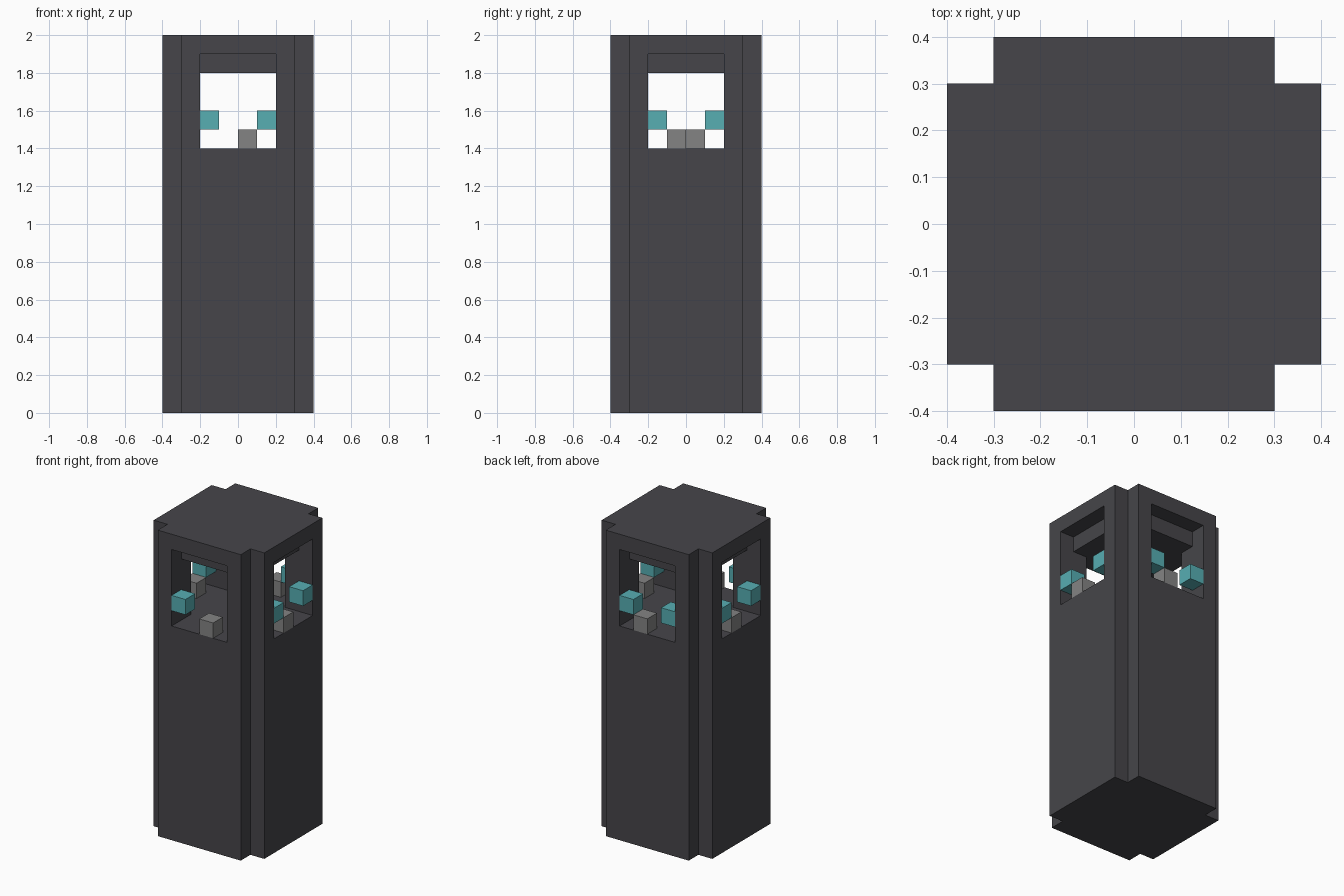
import bpy
import bmesh
from math import pi
from mathutils import Matrix, Vector

default_cube = bpy.data.objects.get("Cube")
if default_cube:
    bpy.data.objects.remove(default_cube, do_unlink=True)


def make_material(name, rgb):
    mat = bpy.data.materials.new(name)
    mat.use_nodes = True
    mat.diffuse_color = (*rgb, 1)
    mat.node_tree.nodes["Principled BSDF"].inputs["Base Color"].default_value = (*rgb, 1)
    return mat


stone = make_material("dark stone", (0.061, 0.060, 0.068))
teal = make_material("teal crystal", (0.095, 0.425, 0.450))
grey = make_material("grey rock", (0.230, 0.230, 0.230))


def finish(name, bm, mat):
    bmesh.ops.recalc_face_normals(bm, faces=bm.faces)
    mesh = bpy.data.meshes.new(name)
    bm.to_mesh(mesh)
    bm.free()
    mesh.materials.append(mat)
    obj = bpy.data.objects.new(name, mesh)
    bpy.context.collection.objects.link(obj)
    return obj


def cross_prism(name, half_width, reach, bottom, top, mat):
    """Upright prism with a plus-shaped outline."""
    w, r = half_width, reach
    bm = bmesh.new()
    verts = []
    for turn in range(4):
        rot = Matrix.Rotation(turn * pi / 2, 3, "Z")
        for x, y in ((r, -w), (r, w), (w, w)):
            verts.append(bm.verts.new(rot @ Vector((x, y, bottom))))
    base = bm.faces.new(verts)
    side = bmesh.ops.extrude_face_region(bm, geom=[base], use_keep_orig=True)
    raised = [g for g in side["geom"] if isinstance(g, bmesh.types.BMVert)]
    bmesh.ops.translate(bm, verts=raised, vec=(0, 0, top - bottom))
    return finish(name, bm, mat)


def box(name, centre, size, mat):
    bm = bmesh.new()
    bmesh.ops.create_cube(bm, size=1)
    bmesh.ops.scale(bm, verts=bm.verts, vec=size)
    bmesh.ops.translate(bm, verts=bm.verts, vec=centre)
    return finish(name, bm, mat)


# Tower shaft with notched corners
tower = cross_prism("tower", 0.3, 0.4, 0, 2, stone)

# Crossing window tunnels, with a taller recess at each opening
cutters = [cross_prism("window_cutter", 0.2, 0.5, 1.4, 1.8, stone)]
for sign in (-1, 1):
    cutters.append(box("recess_cutter", (0, sign * 0.4, 1.8), (0.4, 0.2, 0.2), stone))
    cutters.append(box("recess_cutter", (sign * 0.4, 0, 1.8), (0.2, 0.4, 0.2), stone))

bpy.context.view_layer.objects.active = tower
for cutter in cutters:
    cutter.hide_render = True
    cut = tower.modifiers.new("cut", "BOOLEAN")
    cut.operation = "DIFFERENCE"
    cut.solver = "EXACT"
    cut.object = cutter
    bpy.ops.object.modifier_apply(modifier=cut.name)
    bpy.data.objects.remove(cutter, do_unlink=True)

# Crystals beside the window jambs; the front left one is absent
cube = (0.1, 0.1, 0.1)
for side in (-0.35, 0.35):
    for offset in (-0.15, 0.15):
        box("side_crystal", (side, offset, 1.55), cube, teal)
        if not (side < 0 < offset):
            box("end_crystal", (offset, side, 1.55), cube, teal)

# Rocks on the four sills
for x, y in ((0.05, -0.35), (0.05, 0.35), (0.35, -0.05), (-0.35, 0.05)):
    box("sill_rock", (x, y, 1.45), cube, grey)
